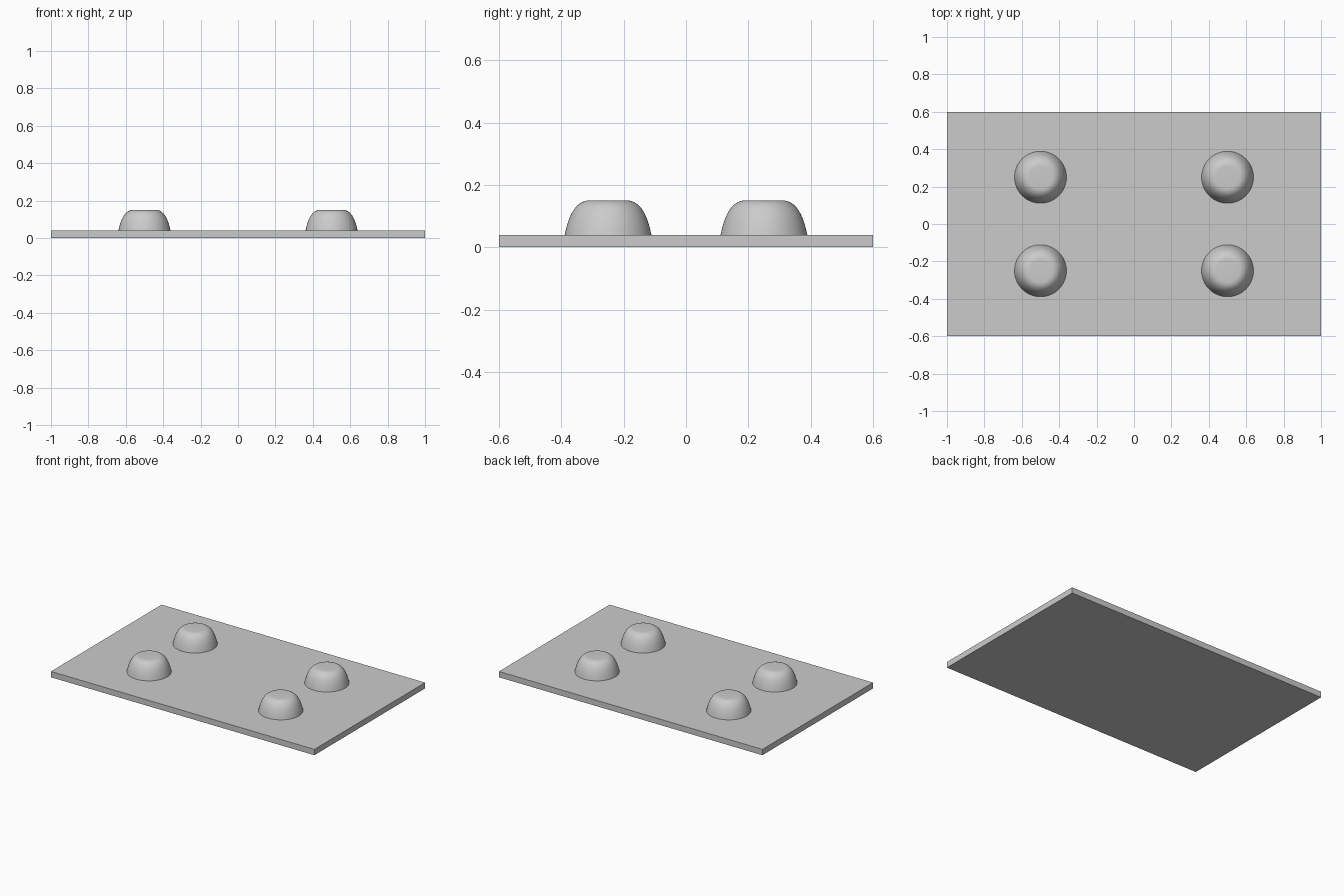
import bpy
import bmesh
import math
from mathutils import Vector
from mathutils.geometry import interpolate_bezier

cube = bpy.data.objects.get("Cube")
if cube:
    bpy.data.objects.remove(cube, do_unlink=True)

LENGTH, WIDTH, THICK = 2.0, 1.2, 0.04
STUD_X, STUD_Y = 0.5, 0.25

grey = bpy.data.materials.new("light_grey")
grey.use_nodes = True
colour = (0.6, 0.6, 0.6, 1)
grey.diffuse_color = colour
grey.node_tree.nodes["Principled BSDF"].inputs["Base Color"].default_value = colour


def add_object(name, bm, location):
    mesh = bpy.data.meshes.new(name)
    bm.to_mesh(mesh)
    bm.free()
    mesh.materials.append(grey)
    obj = bpy.data.objects.new(name, mesh)
    obj.location = location
    bpy.context.collection.objects.link(obj)
    return obj


# Flat base plate
bm = bmesh.new()
bmesh.ops.create_cube(bm, size=1)
bmesh.ops.scale(bm, vec=(LENGTH, WIDTH, THICK), verts=bm.verts)
add_object("base_plate", bm, (0, 0, THICK / 2))


# Rounded stud with a flat top, lathed from a curved profile
def add_stud(name, x, y):
    bm = bmesh.new()
    curve = interpolate_bezier(Vector((0.139, 0, 0)), Vector((0.125, 0, 0.07)),
                               Vector((0.1, 0, 0.11)), Vector((0.06, 0, 0.11)), 14)
    profile = list(curve) + [Vector((0, 0, 0.11))]
    verts = [bm.verts.new(p) for p in profile]
    edges = [bm.edges.new(pair) for pair in zip(verts, verts[1:])]
    bmesh.ops.spin(bm, geom=verts + edges, cent=(0, 0, 0), axis=(0, 0, 1),
                   angle=math.tau, steps=64)
    bmesh.ops.remove_doubles(bm, verts=bm.verts, dist=0.0001)
    bmesh.ops.recalc_face_normals(bm, faces=bm.faces)
    # Make sure the open shell faces outward
    if sum(f.normal.z for f in bm.faces) < 0:
        bmesh.ops.reverse_faces(bm, faces=bm.faces)
    for face in bm.faces:
        face.smooth = True
    add_object(name, bm, (x, y, THICK))


for side, x in (("left", STUD_X), ("right", -STUD_X)):
    for end, y in (("front", -STUD_Y), ("back", STUD_Y)):
        add_stud(f"{end}_{side}_stud", x, y)
